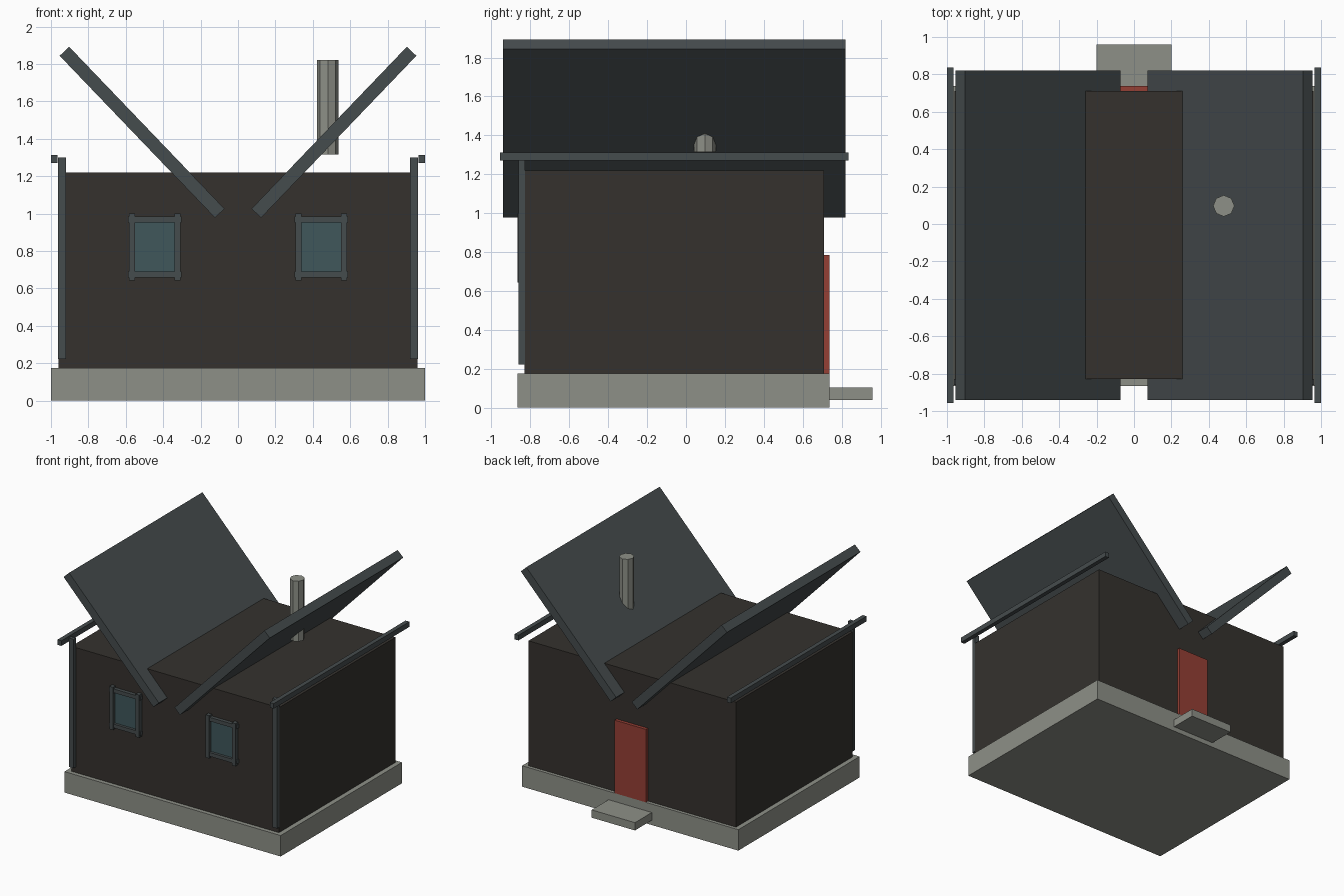
import bpy
import math

if "Cube" in bpy.data.objects:
    bpy.data.objects.remove(bpy.data.objects["Cube"])


def material(name, r, g, b):
    m = bpy.data.materials.new(name)
    m.diffuse_color = (r, g, b, 1)
    m.use_nodes = True
    m.node_tree.nodes["Principled BSDF"].inputs["Base Color"].default_value = m.diffuse_color
    return m


STONE = material("stone", 0.27, 0.28, 0.245)
TIMBER = material("dark_timber", 0.035, 0.031, 0.027)
SLATE = material("slate", 0.06, 0.072, 0.075)
RED = material("red_paint", 0.30, 0.05, 0.035)
GLASS = material("glass", 0.05, 0.095, 0.105)


def box(name, x, y, z, mat, tilt=0):
    """Box from (min, max) ranges, optionally tilted about its own y axis."""
    bpy.ops.mesh.primitive_cube_add(size=1)
    ob = bpy.context.object
    ob.name = name
    ob.scale = [r[1] - r[0] for r in (x, y, z)]
    bpy.ops.object.transform_apply(location=False, rotation=False, scale=True)
    ob.location = [(r[0] + r[1]) / 2 for r in (x, y, z)]
    ob.rotation_euler.y = tilt
    ob.data.materials.append(mat)
    return ob


def around(c, half):
    return (c - half, c + half)


# Foundation, step, house body and door
box("foundation", (-1, 1), (-0.865, 0.737), (0, 0.175), STONE)
box("back_step", (-0.2, 0.2), (0.737, 0.96), (0.04, 0.105), STONE)
box("walls", (-0.96, 0.96), (-0.83, 0.71), (0.175, 1.22), TIMBER)
box("door", (-0.145, 0.145), (0.69, 0.737), (0.175, 0.785), RED)

# Chimney
bpy.ops.mesh.primitive_cylinder_add(vertices=8, radius=0.057, depth=0.505,
                                    location=(0.48, 0.097, 1.568))
chimney = bpy.context.object
chimney.name = "chimney"
chimney.data.materials.append(STONE)

for side, s in (("left", -1), ("right", 1)):
    # Roof slab rising outward
    box(f"{side}_roof_slab", around(s * 0.513, 0.6), (-0.942, 0.82),
        around(1.435, 0.035), SLATE, tilt=-s * math.radians(46.2))

    # Gutter and front downpipe
    box(f"{side}_gutter", around(s * 0.982, 0.018), (-0.957, 0.836),
        (1.27, 1.313), SLATE)
    box(f"{side}_downpipe", around(s * 0.941, 0.022), (-0.86, -0.828),
        (0.222, 1.30), SLATE)

    # Window with overlapping frame bars
    cx = s * 0.445
    box(f"{side}_window_glass", around(cx, 0.115), (-0.838, -0.82),
        (0.68, 0.97), GLASS)
    for end, e in (("a", -1), ("b", 1)):
        box(f"{side}_window_upright_{end}", around(cx + e * 0.122, 0.016),
            (-0.867, -0.825), (0.643, 1.0), SLATE)
        box(f"{side}_window_rail_{end}", around(cx, 0.144),
            (-0.86, -0.825), around(0.822 + e * 0.147, 0.016), SLATE)
